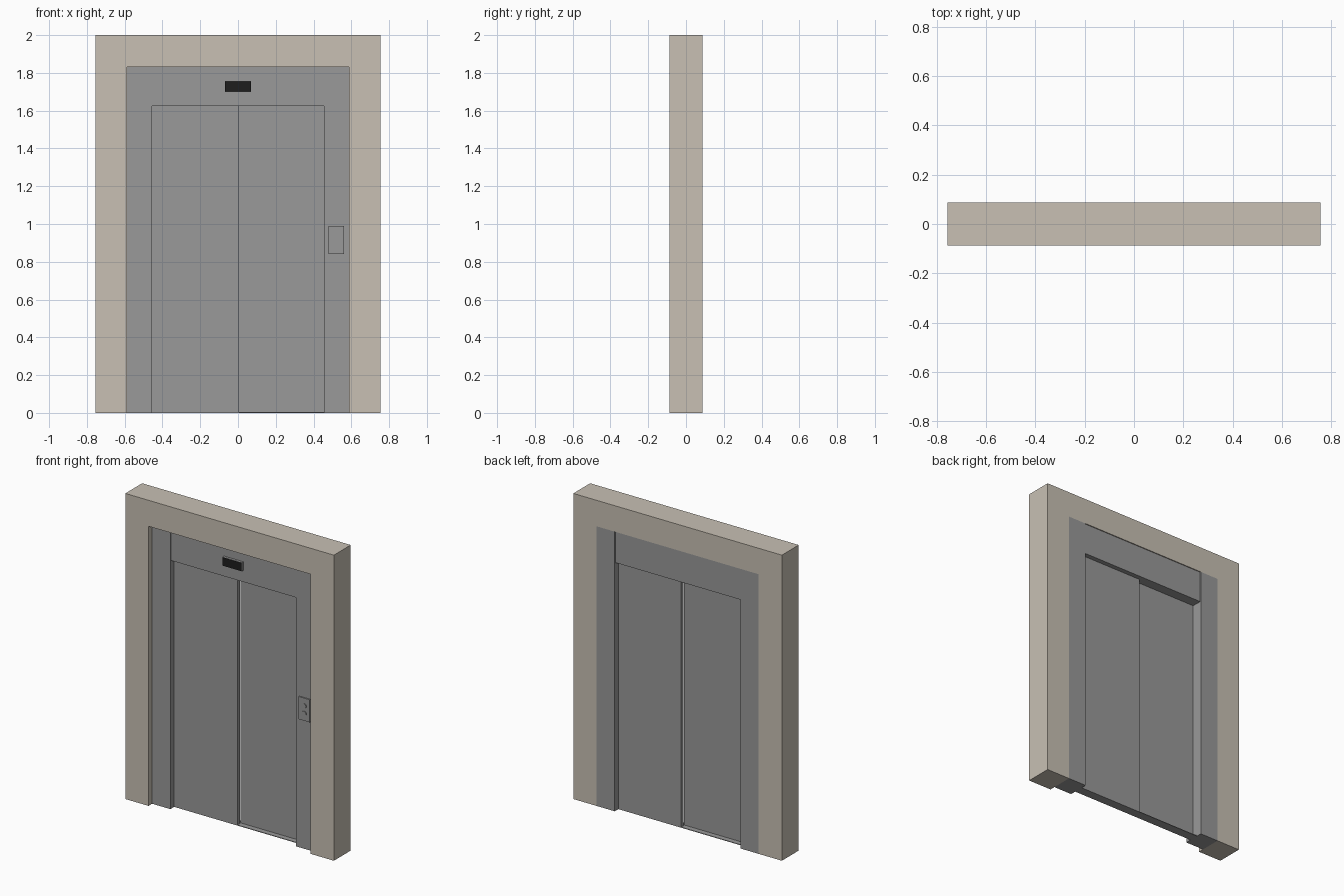
import bpy, bmesh, math
from mathutils import Matrix

if "Cube" in bpy.data.objects:
    bpy.data.objects.remove(bpy.data.objects["Cube"])


def material(name, rgb):
    m = bpy.data.materials.new(name)
    m.diffuse_color = (*rgb, 1.0)
    m.use_nodes = True
    m.node_tree.nodes["Principled BSDF"].inputs["Base Color"].default_value = m.diffuse_color
    return m


PLASTER = material("beige_plaster", (0.58, 0.53, 0.455))
STEEL = material("grey_steel", (0.32, 0.32, 0.32))
BLACK = material("black_screen", (0.013, 0.013, 0.013))


def finish(name, bm, mat):
    bmesh.ops.recalc_face_normals(bm, faces=bm.faces)
    me = bpy.data.meshes.new(name)
    bm.to_mesh(me)
    bm.free()
    me.materials.append(mat)
    ob = bpy.data.objects.new(name, me)
    bpy.context.collection.objects.link(ob)
    return ob


def box(name, x, y, z, mat):
    bm = bmesh.new()
    bmesh.ops.create_cube(bm, size=1)
    for v in bm.verts:
        v.co = [r[0] if c < 0 else r[1] for c, r in zip(v.co, (x, y, z))]
    return finish(name, bm, mat)


def prism(name, outline, y0, y1, mat):
    """Extrude an outline in the x-z plane from y0 to y1."""
    bm = bmesh.new()
    face = bm.faces.new([bm.verts.new((x, y0, z)) for x, z in outline])
    ext = bmesh.ops.extrude_face_region(bm, geom=[face])
    for v in ext["geom"]:
        if isinstance(v, bmesh.types.BMVert):
            v.co.y = y1
    return finish(name, bm, mat)


W, D, H = 0.755, 0.087, 2.0      # wall half width, half depth, height
FX, FZ = 0.587, 1.83             # wall opening
DX, DZ = 0.455, 1.625            # door opening
SILL = 0.004

# Wall with a doorway cut out of its lower edge
prism("wall", [(-W, 0), (-W, H), (W, H), (W, 0),
               (FX, 0), (FX, FZ), (-FX, FZ), (-FX, 0)], -D, D, PLASTER)

# Steel door frame: two jambs and a slightly recessed header
for side, name in ((-1, "left_jamb"), (1, "right_jamb")):
    box(name, sorted((side * DX, side * FX)), (-0.05, D), (0, FZ), STEEL)
box("header", (-DX, DX), (-0.044, D - 0.006), (DZ, FZ), STEEL)

# Telescoping door leaves, one behind the other, on a thin sill
box("left_door", (-DX, 0.004), (-0.011, 0.015), (SILL, DZ), STEEL)
box("right_door", (0.0, DX), (0.024, 0.050), (SILL, DZ), STEEL)
box("sill", (-DX, DX), (-0.011, 0.050), (0, SILL), STEEL)

# Floor indicator: housing with a black screen plate
box("indicator_housing", (-0.07, 0.07), (-0.060, -0.044), (1.70, 1.757), STEEL)
box("indicator_screen", (-0.068, 0.068), (-0.062, -0.060), (1.702, 1.755), BLACK)

# Call panel with two round buttons
box("call_panel", (0.48, 0.56), (-0.058, -0.05), (0.842, 0.99), STEEL)
for i, z in enumerate((0.89, 0.94)):
    bm = bmesh.new()
    bmesh.ops.create_cone(
        bm, cap_ends=True, segments=20, radius1=0.016, radius2=0.016, depth=0.006,
        matrix=Matrix.Translation((0.52, -0.060, z)) @ Matrix.Rotation(math.pi / 2, 4, "X"))
    finish(f"call_button_{i + 1}", bm, STEEL)
